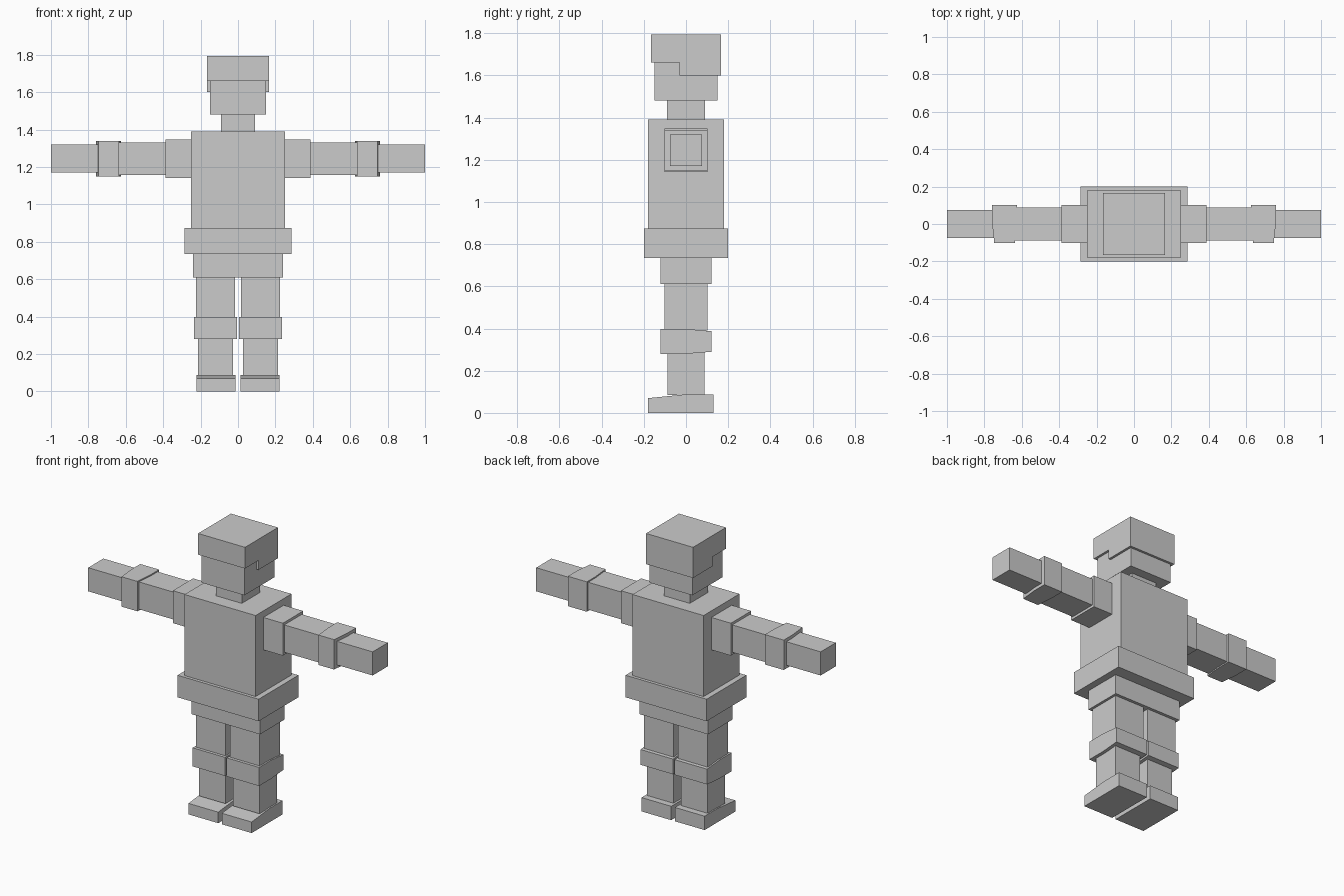
import bpy
import bmesh

if "Cube" in bpy.data.objects:
    bpy.data.objects.remove(bpy.data.objects["Cube"])


def prism(name, profile, axis, lo, hi):
    """Extrude a closed 2D profile along an axis (x: y/z profile, z: x/y profile)."""
    place = {"x": lambda a, b, t: (t, a, b), "z": lambda a, b, t: (a, b, t)}[axis]
    bm = bmesh.new()
    face = bm.faces.new([bm.verts.new(place(a, b, lo)) for a, b in profile])
    new = bmesh.ops.extrude_face_region(bm, geom=[face])["geom"]
    step = place(0, 0, hi - lo)
    bmesh.ops.translate(bm, vec=step, verts=[g for g in new if isinstance(g, bmesh.types.BMVert)])
    bmesh.ops.recalc_face_normals(bm, faces=bm.faces)
    mesh = bpy.data.meshes.new(name)
    bm.to_mesh(mesh)
    bm.free()
    obj = bpy.data.objects.new(name, mesh)
    bpy.context.collection.objects.link(obj)
    return obj


def box(name, x, y, z):
    """Box from (low, high) ranges."""
    return prism(name, [(x[0], y[0]), (x[1], y[0]), (x[1], y[1]), (x[0], y[1])], "z", *z)


def mirrored(obj):
    obj.modifiers.new("Mirror", "MIRROR").use_mirror_merge = False
    return obj


# Head, neck and stepped hair cap
box("neck", (-.09, .09), (-.09, .09), (1.39, 1.48))
box("head", (-.15, .15), (-.15, .15), (1.48, 1.67))
prism("hair", [(-.165, 1.66), (-.03, 1.66), (-.03, 1.60), (.165, 1.60),
               (.165, 1.795), (-.165, 1.795)], "x", -.165, .165)

# Torso and hip band
box("torso", (-.25, .25), (-.18, .18), (.87, 1.39))
box("hip_band", (-.285, .285), (-.2, .2), (.735, .875))

# Arms: (name, x range, half depth, half height)
ARM_Z = 1.245
for name, x, d, h in [("sleeve", (.25, .387), .102, .103),
                      ("upper_arm", (.387, .64), .088, .087),
                      ("forearm", (.74, 1.0), .076, .075)]:
    mirrored(box(name, x, (-d, d), (ARM_Z - h, ARM_Z + h)))

# Elbow guard, narrowing towards the front
mirrored(prism("elbow", [(.626, .102), (.626, .01), (.637, -.102),
                         (.747, -.102), (.759, .01), (.759, .102)],
               "z", ARM_Z - .095, ARM_Z + .095))

# Legs: (name, half width, half depth, z range)
LEG_X = .12
for name, w, d, z in [("trouser_leg", .12, .122, (.61, .735)),
                      ("thigh", .104, .103, (.39, .61)),
                      ("shin", .093, .088, (.085, .29))]:
    mirrored(box(name, (LEG_X - w, LEG_X + w), (-d, d), z))

# Knee guard, narrowing towards the back
mirrored(prism("knee", [(-.122, .28), (0, .28), (.122, .29),
                        (.122, .387), (0, .398), (-.122, .398)],
               "x", LEG_X - .114, LEG_X + .114))

# Shoe with sloped toe
mirrored(prism("shoe", [(-.18, 0), (.13, 0), (.13, .088), (0, .088), (-.18, .07)],
               "x", .013, .222))
